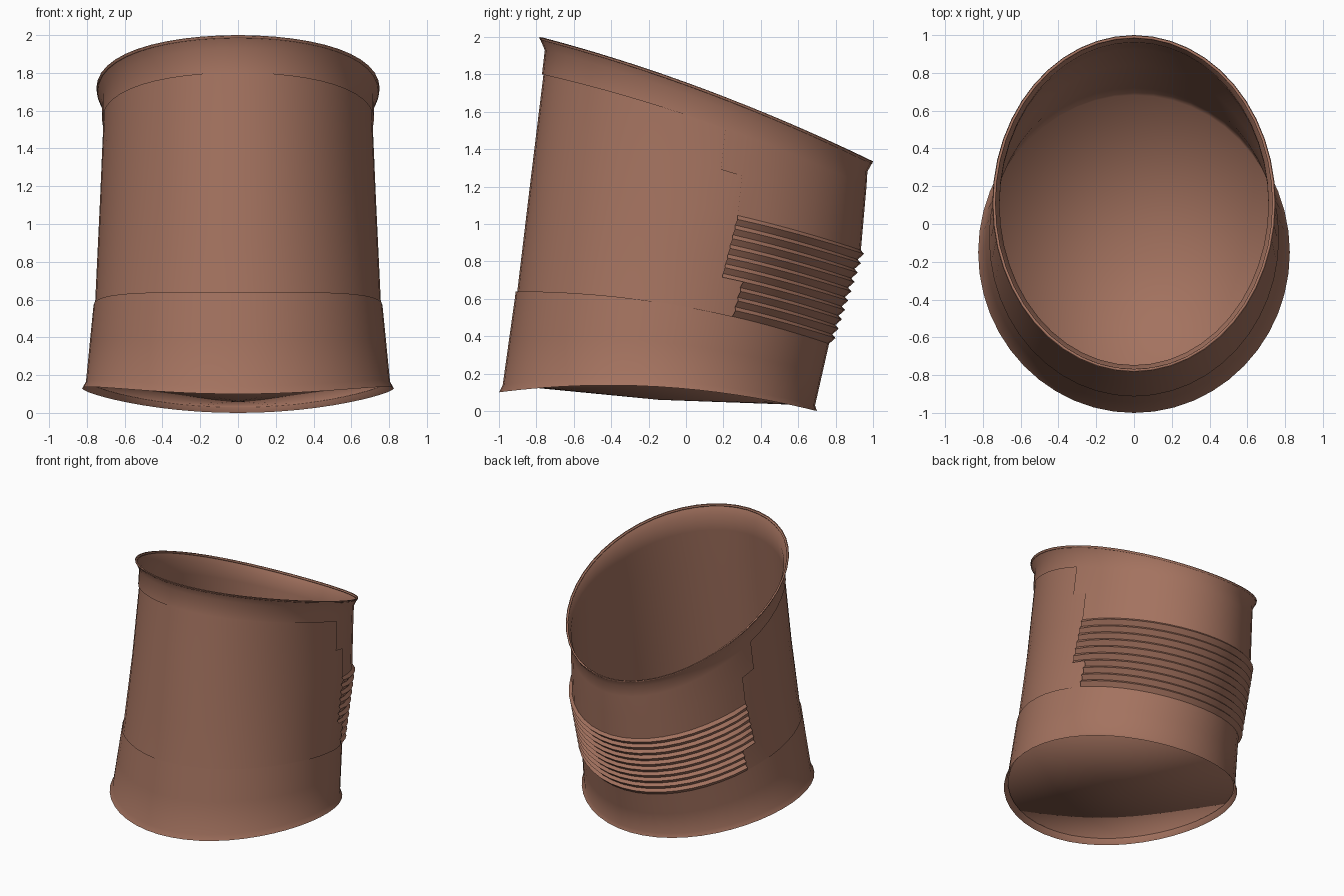
import bpy, math

if "Cube" in bpy.data.objects:
    bpy.data.objects.remove(bpy.data.objects["Cube"])

SEG = 48
RIBS = 10
RIB_LOW, RIB_HIGH, PANEL_TOP = 0.28, 0.64, 0.90

# Stations from bottom to top: t, front y, front z, back y, back z, half width, side rise
STATIONS = [
    (0.00, -1.000, 0.10, 0.700, 0.000, 0.825, 0.08),
    (0.02, -0.980, 0.14, 0.690, 0.030, 0.805, 0.08),
    (0.28, -0.910, 0.64, 0.765, 0.360, 0.765, 0.07),
    (0.64, -0.842, 1.21, 0.935, 0.860, 0.740, 0.06),
    (0.90, -0.770, 1.80, 0.965, 1.200, 0.720, 0.05),
    (0.96, -0.755, 1.93, 0.970, 1.280, 0.720, 0.05),
    (1.00, -0.785, 2.00, 1.000, 1.335, 0.750, 0.05),
]

clay = bpy.data.materials.new("clay_brown")
clay.diffuse_color = (0.37, 0.17, 0.115, 1)
clay.use_nodes = True
clay.node_tree.nodes["Principled BSDF"].inputs["Base Color"].default_value = clay.diffuse_color


def station(t):
    for lo, hi in zip(STATIONS, STATIONS[1:]):
        if t <= hi[0] + 1e-6:
            f = (t - lo[0]) / (hi[0] - lo[0])
            return [p + (q - p) * f for p, q in zip(lo, hi)]


def ring(t, offset=0.0, rib=0.0):
    """Tilted oval ring; ribs push outward on the back half only."""
    _, yf, zf, yb, zb, w, rise = station(t)
    points = []
    for j in range(SEG):
        a = 2 * math.pi * j / SEG
        c = -math.cos(a)
        fade = min(1, max(0, (c - 0.1) / 0.3))
        d = offset + rib * fade
        points.append(((w + d) * math.sin(a),
                       (yf + yb) / 2 + ((yb - yf) / 2 + d) * c,
                       (zf + zb) / 2 + (zb - zf) / 2 * c + rise * (1 - c * c)))
    return points


def make(name, rings, ts, keep, inward=False, floor=False):
    verts = [p for r in rings for p in r]
    faces = []
    for i in range(len(rings) - 1):
        for j in range(SEG):
            k = (j + 1) % SEG
            q = (i * SEG + j, i * SEG + k, (i + 1) * SEG + k, (i + 1) * SEG + j)
            y = sum(verts[n][1] for n in q) / 4
            if keep((ts[i] + ts[i + 1]) / 2, y):
                faces.append(q[::-1] if inward else q)
    if floor:
        base = rings[0]
        verts.append((0, sum(p[1] for p in base) / SEG, 0.06))
        faces += [(len(verts) - 1, j, (j + 1) % SEG) for j in range(SEG)]
    mesh = bpy.data.meshes.new(name)
    mesh.from_pydata(verts, [], faces)
    mesh.materials.append(clay)
    mesh.update()
    obj = bpy.data.objects.new(name, mesh)
    bpy.context.collection.objects.link(obj)
    for p in mesh.polygons:
        p.use_smooth = True
    return obj


# Outer skin: lower band, ribbed back and flared collar; front panel left open
levels = [(0, 0), (0.02, 0), (0.15, 0), (RIB_LOW, 0)]
step = (RIB_HIGH - RIB_LOW) / RIBS
for n in range(RIBS):
    levels += [(RIB_LOW + (n + 0.6) * step, 0.024), (RIB_LOW + (n + 1) * step, 0)]
levels += [(0.77, 0), (PANEL_TOP, 0), (0.96, 0), (1, 0)]
skin = make("outer_skin", [ring(t, 0, r) for t, r in levels], [t for t, _ in levels],
            lambda t, y: not (RIB_LOW < t < PANEL_TOP and y < 0.25))
bpy.context.view_layer.objects.active = skin
skin.select_set(True)
bpy.ops.object.shade_smooth_by_angle(angle=math.radians(35))

# Inner liner facing inward, with the floor closing the bottom
ts = [0.02, 0.15, 0.28, 0.46, 0.64, 0.77, 0.90, 0.96, 1.0]
make("inner_liner", [ring(t, 0 if t == 1 else -0.008) for t in ts], ts,
     lambda t, y: True, inward=True, floor=True)

# Rolled lip around the top opening
curve = bpy.data.curves.new("top_lip", "CURVE")
curve.dimensions = "3D"
curve.bevel_depth = 0.008
curve.bevel_resolution = 1
spline = curve.splines.new("POLY")
spline.points.add(SEG - 1)
for point, co in zip(spline.points, ring(0.995, -0.006)):
    point.co = (*co, 1)
spline.use_cyclic_u = True
curve.materials.append(clay)
bpy.context.collection.objects.link(bpy.data.objects.new("top_lip", curve))
